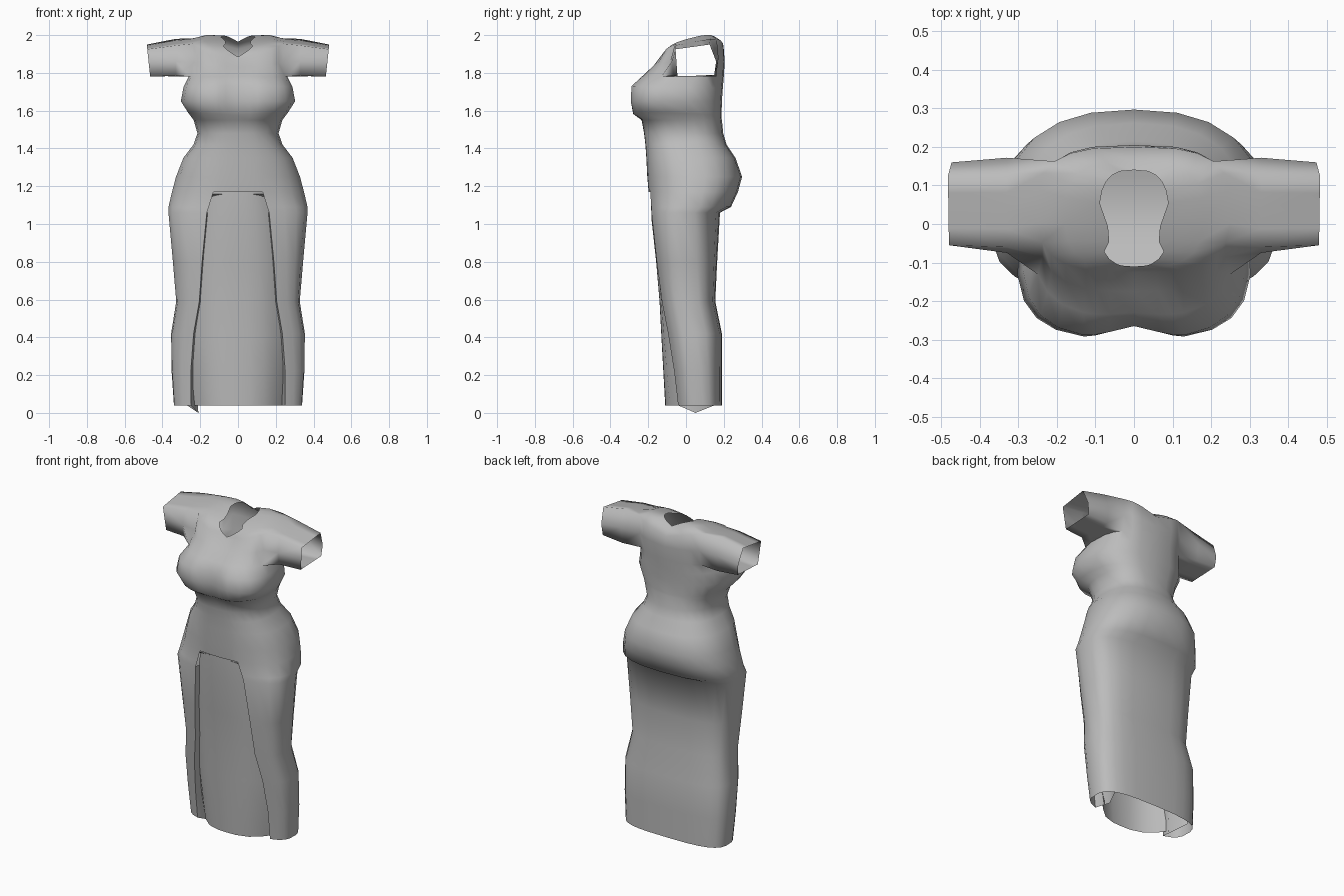
import bpy, bmesh, math

if "Cube" in bpy.data.objects:
    bpy.data.objects.remove(bpy.data.objects["Cube"])

cloth = bpy.data.materials.new("grey_cloth")
cloth.diffuse_color = (0.5, 0.5, 0.5, 1)
cloth.use_nodes = True
cloth.node_tree.nodes["Principled BSDF"].inputs["Base Color"].default_value = cloth.diffuse_color


def grid_object(name, grids, angle=50):
    """Skin grids of (rows, closed, skip) into one welded mesh."""
    bm = bmesh.new()
    for rows, closed, skip in grids:
        vs = [[bm.verts.new(p) for p in r] for r in rows]
        n = len(rows[0])
        for r, (a, b) in enumerate(zip(vs, vs[1:])):
            for i in range(n if closed else n - 1):
                j = (i + 1) % n
                if not (skip and skip(r, i)):
                    bm.faces.new((a[i], a[j], b[j], b[i]))
    bmesh.ops.delete(bm, geom=[v for v in bm.verts if not v.link_faces], context='VERTS')
    bmesh.ops.remove_doubles(bm, verts=bm.verts, dist=0.0005)
    bmesh.ops.recalc_face_normals(bm, faces=bm.faces)
    me = bpy.data.meshes.new(name)
    bm.to_mesh(me)
    bm.free()
    ob = bpy.data.objects.new(name, me)
    bpy.context.collection.objects.link(ob)
    me.materials.append(cloth)
    bpy.ops.object.select_all(action='DESELECT')
    ob.select_set(True)
    bpy.context.view_layer.objects.active = ob
    bpy.ops.object.shade_smooth_by_angle(angle=math.radians(angle))
    return ob


def lerp(a, b, t):
    return tuple(p + (q - p) * t for p, q in zip(a, b))


def ring(zf, zb, crown, w, front, back, p, notch, slit, pinch=False):
    """Rounded cross-section; columns stop at the slit, then run to front centre."""
    end = math.pi - math.asin(min(1, slit / w) ** (1 / p))
    angles = [end * i / 10 for i in range(11)]
    angles += [end + (math.pi - end) * i / 3 for i in (1, 2, 3)]
    mid, half = (front + back) / 2, (back - front) / 2
    pts = []
    for a in angles:
        s, c = max(0, math.sin(a)), math.cos(a)
        x = w * s ** p if s > 1e-6 else 0
        y = mid + half * math.copysign(abs(c) ** p, c)
        z = zf + (zb - zf) * (y - front) / (back - front) + crown * x / w
        if c < 0:
            y += notch * max(0, 1 - x / 0.12)        # dip between the bust halves
        else:
            x *= 1 - 6 * notch * c                   # back narrower than bust
        if pinch and -0.07 < y < 0.0:
            x *= 0.75                                # narrow waist of the neckline
        pts.append((x, y, z))
    return pts + [(-x, y, z) for x, y, z in pts[-2:0:-1]]


# Skirt sections: z, half width, front y, back y, roundness, slit half width
skirt = [
    (0.04, 0.34, -0.06, 0.19, 0.65, 0.25),
    (0.22, 0.352, -0.08, 0.19, 0.65, 0.25),
    (0.42, 0.354, -0.11, 0.19, 0.65, 0.235),
    (0.59, 0.327, -0.14, 0.155, 0.65, 0.205),
    (0.80, 0.345, -0.165, 0.165, 0.68, 0.19),
    (1.06, 0.37, -0.19, 0.18, 0.72, 0.165),
    (1.09, 0.37, -0.193, 0.238, 0.78, 0.155),
    (1.17, 0.352, -0.198, 0.275, 0.82, 0.13),
]
# Torso sections: z front, z back, crown, half width, front y, back y, roundness, notch
torso = [
    (1.25, 1.25, 0, 0.33, -0.205, 0.297, 0.84, 0),
    (1.35, 1.35, 0, 0.29, -0.21, 0.262, 0.82, 0),
    (1.42, 1.42, 0, 0.236, -0.215, 0.215, 0.8, 0),
    (1.48, 1.48, 0, 0.215, -0.222, 0.197, 0.8, 0),
    (1.55, 1.55, 0, 0.235, -0.235, 0.19, 0.75, 0),
    (1.575, 1.56, 0.02, 0.265, -0.288, 0.188, 0.66, 0.025),
    (1.65, 1.65, 0, 0.305, -0.297, 0.19, 0.62, 0.035),
    (1.73, 1.72, 0, 0.29, -0.295, 0.195, 0.64, 0.03),
    (1.78, 1.78, 0, 0.262, -0.24, 0.2, 0.68, 0.01),
    (1.83, 1.86, 0.02, 0.25, -0.175, 0.205, 0.65, 0),
    (1.87, 1.925, 0.075, 0.25, -0.125, 0.2, 0.65, 0),
    (1.88, 1.955, 0.067, 0.18, -0.117, 0.165, 0.7, 0),
    (1.885, 1.965, 0.052, 0.09, -0.11, 0.14, 0.7, 0),
]
rows = [ring(z, z, 0, w, f, b, p, 0, s) for z, w, f, b, p, s in skirt]
rows += [ring(*t, min(0.13, t[3] * 0.5), pinch=(t is torso[-1])) for t in torso]
LOW, HIGH = 16, 18                                   # armhole rows


def opening(r, i):
    if r < len(skirt) - 1:
        return 10 <= i <= 15                         # front slit of the skirt
    return LOW <= r < HIGH and (3 <= i <= 6 or 19 <= i <= 22)   # armholes


def tube_section(x0, x1, bf, bb, mf, mb, tf, tb):
    """Twelve-point sleeve section: bottom, front, top and back (y, z) corners."""
    pts = [lerp(bb, bf, k / 4) for k in range(5)] + [mf]
    pts += [lerp(tf, tb, k / 4) for k in range(5)] + [mb]
    return [(x0 + (x1 - x0) * (z - 1.78) / 0.17, y, z) for y, z in pts]


# Sleeves grow out of the armhole loops
grids = [(rows, True, opening)]
for side in (1, -1):
    hole = [rows[LOW][k] for k in range(3, 8)] + [rows[LOW + 1][7]]
    hole += [rows[HIGH][k] for k in range(7, 2, -1)] + [rows[LOW + 1][3]]
    mid = tube_section(0.33, 0.33, (-0.065, 1.785), (0.16, 1.78), (-0.075, 1.86),
                       (0.172, 1.88), (-0.06, 1.945), (0.13, 1.98))
    cuff = tube_section(0.465, 0.483, (-0.045, 1.78), (0.155, 1.79), (-0.05, 1.85),
                        (0.16, 1.86), (-0.055, 1.925), (0.125, 1.95))
    grids.append(([[(side * x, y, z) for x, y, z in s] for s in (hole, mid, cuff)], True, None))
grid_object("gown_body", grids, 85)

# Front panel: z, half width, centre y, edge y
panel = [
    (1.18, 0.14, -0.188, -0.165),
    (1.02, 0.18, -0.182, -0.135),
    (0.80, 0.20, -0.158, -0.11),
    (0.59, 0.21, -0.14, -0.085),
    (0.40, 0.238, -0.13, -0.045),
    (0.22, 0.25, -0.12, -0.01),
    (0.04, 0.25, -0.11, 0.04),
]
cols = [-1, -0.82, -0.55, -0.25, 0, 0.25, 0.55, 0.82, 1]
prow = [[(w * u, yc + (ye - yc) * abs(u) ** 3, z) for u in cols] for z, w, yc, ye in panel]
grid_object("front_panel", [(prow, False, None)])

# Side folds: the slit edges turn inward and run back to the seat panel
folds = []
for side in (1, -1):
    frows = []
    for (z, w, f, b, p, s), r in zip(skirt[:6], rows):
        edge = r[10]
        frows.append([(side * edge[0], edge[1], z),
                      (side * (s - 0.03), 0.05, z), (side * (s + 0.02), b - 0.04, z)])
    if side < 0:
        frows[0][1] = (-0.21, 0.05, 0.0)            # drooping hem corner
    folds.append((frows, False, None))
grid_object("side_folds", folds)

# Inner saddle closing the hips between front panel and seat
saddle = []
for k in range(7):
    t = k / 6
    y, z = -0.185 + 0.37 * t, 1.16 - 0.09 * t - 0.06 * math.sin(math.pi * t)
    saddle.append([(0.15 * u, y, z) for u in (-1, -0.5, 0, 0.5, 1)])
grid_object("inner_saddle", [(saddle, False, None)])
